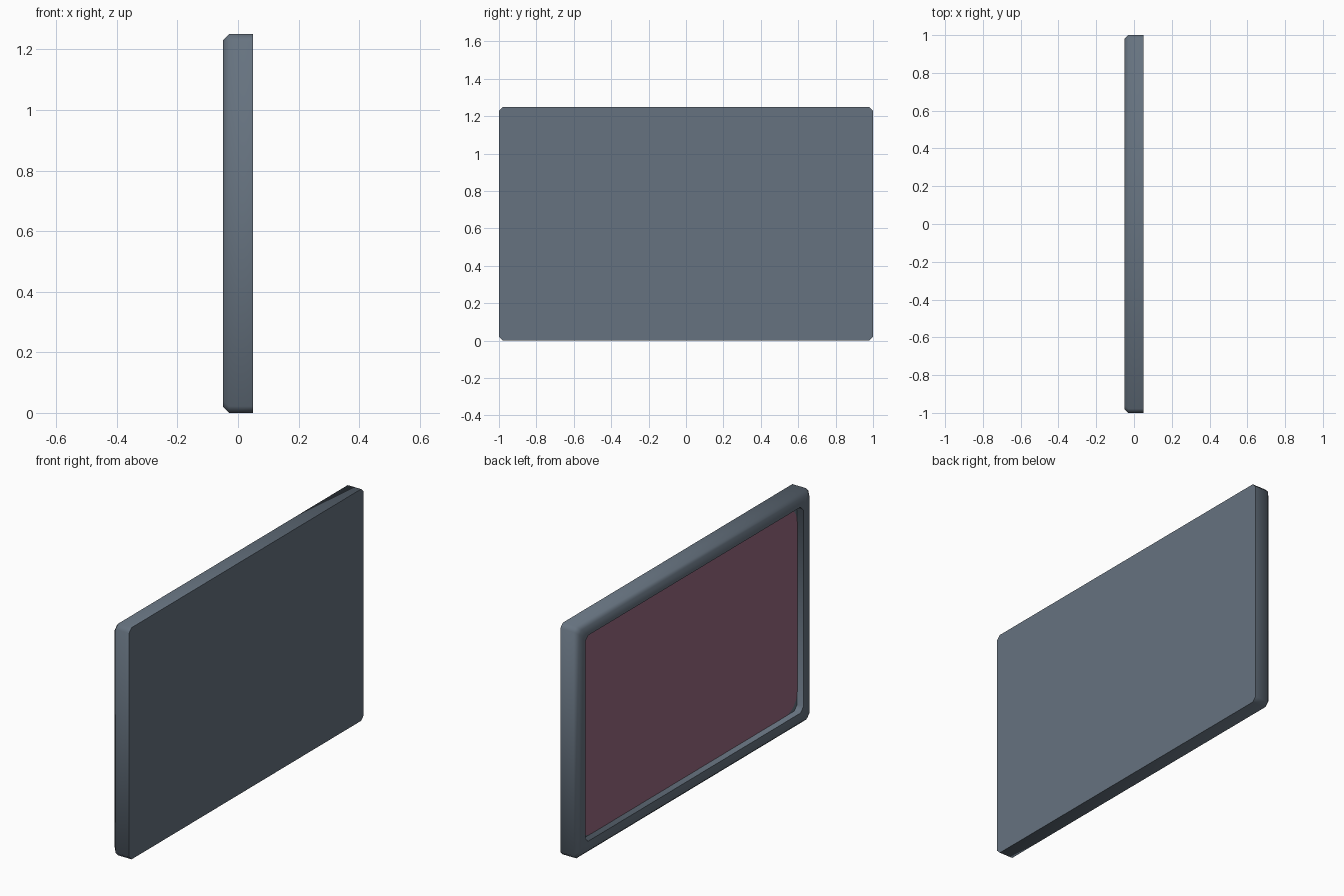
import bpy, bmesh, math

if "Cube" in bpy.data.objects:
    bpy.data.objects.remove(bpy.data.objects["Cube"])

HALF_Y, HEIGHT = 1.0, 1.25


def material(name, rgb):
    m = bpy.data.materials.new(name)
    m.diffuse_color = (*rgb, 1.0)
    m.use_nodes = True
    m.node_tree.nodes["Principled BSDF"].inputs["Base Color"].default_value = m.diffuse_color
    return m


def outline(x, inset, radius, steps=1):
    """Rectangle in the YZ plane with clipped (steps=1) or rounded corners."""
    y, z0, z1 = HALF_Y - inset - radius, inset + radius, HEIGHT - inset - radius
    pts = []
    for k, (cy, cz) in enumerate([(y, z1), (-y, z1), (-y, z0), (y, z0)]):
        for s in range(steps + 1):
            a = math.pi / 2 * (k + s / steps)
            pts.append((x, cy + radius * math.cos(a), cz + radius * math.sin(a)))
    return pts


def panel(name, rings, mat):
    """Bridge successive outlines into one closed skin."""
    bm = bmesh.new()
    loops = [[bm.verts.new(p) for p in outline(*r)] for r in rings]
    for a, b in zip(loops, loops[1:]):
        for i in range(len(a)):
            j = (i + 1) % len(a)
            bm.faces.new((a[i], a[j], b[j], b[i]))
    bm.faces.new(loops[0])
    bm.faces.new(loops[-1])
    bmesh.ops.recalc_face_normals(bm, faces=bm.faces[:])
    me = bpy.data.meshes.new(name)
    bm.to_mesh(me)
    bm.free()
    me.materials.append(mat)
    ob = bpy.data.objects.new(name, me)
    bpy.context.collection.objects.link(ob)
    return ob


grey = material("slate grey", (0.133, 0.170, 0.214))
plum = material("dull plum", (0.32, 0.145, 0.22))

# casing: flat back, bevelled outer edge, flat front rim, straight recess wall and floor
casing = panel("casing", [(0.05, 0.0, 0.022), (-0.03, 0.0, 0.022), (-0.05, 0.02, 0.02),
                          (-0.05, 0.07, 0.025), (-0.012, 0.07, 0.025)], grey)
bpy.ops.object.select_all(action='DESELECT')
casing.select_set(True)
bpy.context.view_layer.objects.active = casing
bpy.ops.object.shade_smooth_by_angle(angle=math.radians(50))

# screen: thin plate with rounded corners lying on the recess floor
panel("screen", [(-0.011, 0.071, 0.1, 6), (-0.014, 0.071, 0.1, 6)], plum)
